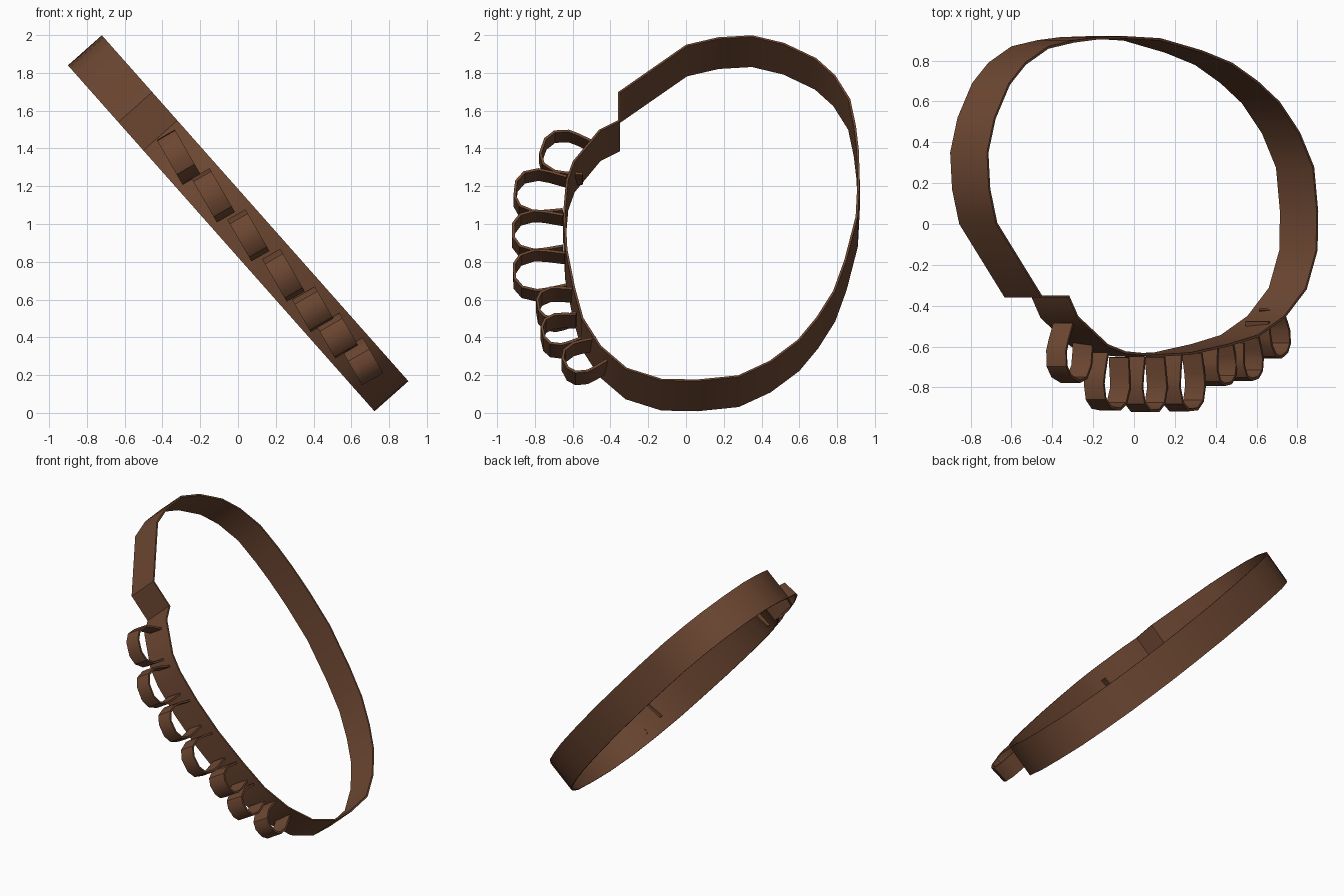
import bpy
import bmesh
from math import sin, cos, radians
from mathutils import Vector

cube = bpy.data.objects.get("Cube")
if cube:
    bpy.data.objects.remove(cube, do_unlink=True)

leather = bpy.data.materials.new("brown leather")
leather.use_nodes = True
COLOUR = (0.15, 0.062, 0.031, 1)
leather.diffuse_color = COLOUR
leather.node_tree.nodes["Principled BSDF"].inputs["Base Color"].default_value = COLOUR
leather.node_tree.nodes["Principled BSDF"].inputs["Roughness"].default_value = 0.8


def ribbon(name, path, centre, slant, width, thickness, closed):
    """Sweep a 2D path sideways into a band, slanted in the front plane."""
    a = radians(slant)
    along = Vector((sin(a), 0, -cos(a)))
    across = Vector((cos(a), 0, sin(a))) * width / 2
    bm = bmesh.new()
    rows = []
    for s, y in path:
        p = Vector(centre) + along * s + Vector((0, y, 0))
        rows.append((bm.verts.new(p - across), bm.verts.new(p + across)))
    pairs = list(zip(rows, rows[1:]))
    if closed:
        pairs.append((rows[-1], rows[0]))
    for p, q in pairs:
        bm.faces.new((p[0], q[0], q[1], p[1]))
    mesh = bpy.data.meshes.new(name)
    bm.to_mesh(mesh)
    bm.free()
    mesh.materials.append(leather)
    obj = bpy.data.objects.new(name, mesh)
    bpy.context.collection.objects.link(obj)
    solid = obj.modifiers.new("thickness", 'SOLIDIFY')
    solid.thickness = thickness
    solid.offset = -1
    bpy.context.view_layer.objects.active = obj
    obj.select_set(True)
    bpy.ops.object.modifier_apply(modifier=solid.name)
    bpy.ops.object.shade_smooth_by_angle(angle=radians(35))
    obj.select_set(False)
    return obj


# Shoulder strap: front run, bottom, back run, top, then the stepped join
strap_path = [
    (-0.62, -0.36), (-0.555, -0.46), (-0.33, -0.60), (-0.2, -0.635), (0.03, -0.65),
    (0.29, -0.64), (0.56, -0.60), (0.78, -0.555), (0.98, -0.46), (1.14, -0.32),
    (1.22, -0.13), (1.225, 0.06), (1.195, 0.28), (1.09, 0.45), (0.94, 0.60),
    (0.78, 0.70), (0.59, 0.79), (0.37, 0.85), (0.06, 0.91), (-0.2, 0.92),
    (-0.41, 0.915), (-0.58, 0.90), (-0.77, 0.87), (-0.94, 0.79), (-1.06, 0.69),
    (-1.168, 0.52), (-1.222, 0.35), (-1.208, 0.17), (-1.155, 0.0), (-0.82, -0.36),
]
ribbon("shoulder_strap", strap_path, (0, 0, 1.005), 41.55, 0.24, 0.012, True)

# Holder loops: half outline of a U as (half length, depth) factors
half_loop = [(0.8, 1.0), (0.95, 0.3), (1.0, -0.15), (0.8, -0.72), (0.35, -1.0)]
outline = [(-s, y) for s, y in half_loop] + half_loop[::-1]

# Centre x, y, z, half length, half depth, turn, width
loops = [
    (-0.315, -0.64, 1.355, 0.135, 0.13, -17, 0.11),
    (-0.13, -0.775, 1.15, 0.135, 0.135, -6, 0.11),
    (0.055, -0.785, 0.94, 0.127, 0.135, 0, 0.11),
    (0.24, -0.775, 0.73, 0.13, 0.14, 3, 0.11),
    (0.395, -0.69, 0.55, 0.10, 0.10, 8, 0.14),
    (0.525, -0.665, 0.41, 0.10, 0.10, 11, 0.14),
    (0.66, -0.545, 0.27, 0.10, 0.11, 24, 0.13),
]
for i, (x, y, z, half, depth, turn, width) in enumerate(loops):
    c, s = cos(radians(turn)), sin(radians(turn))
    path = [(u * half * c - v * depth * s, u * half * s + v * depth * c) for u, v in outline]
    ribbon(f"holder_loop_{i + 1}", path, (x, y, z), 30, width, 0.014, False)
